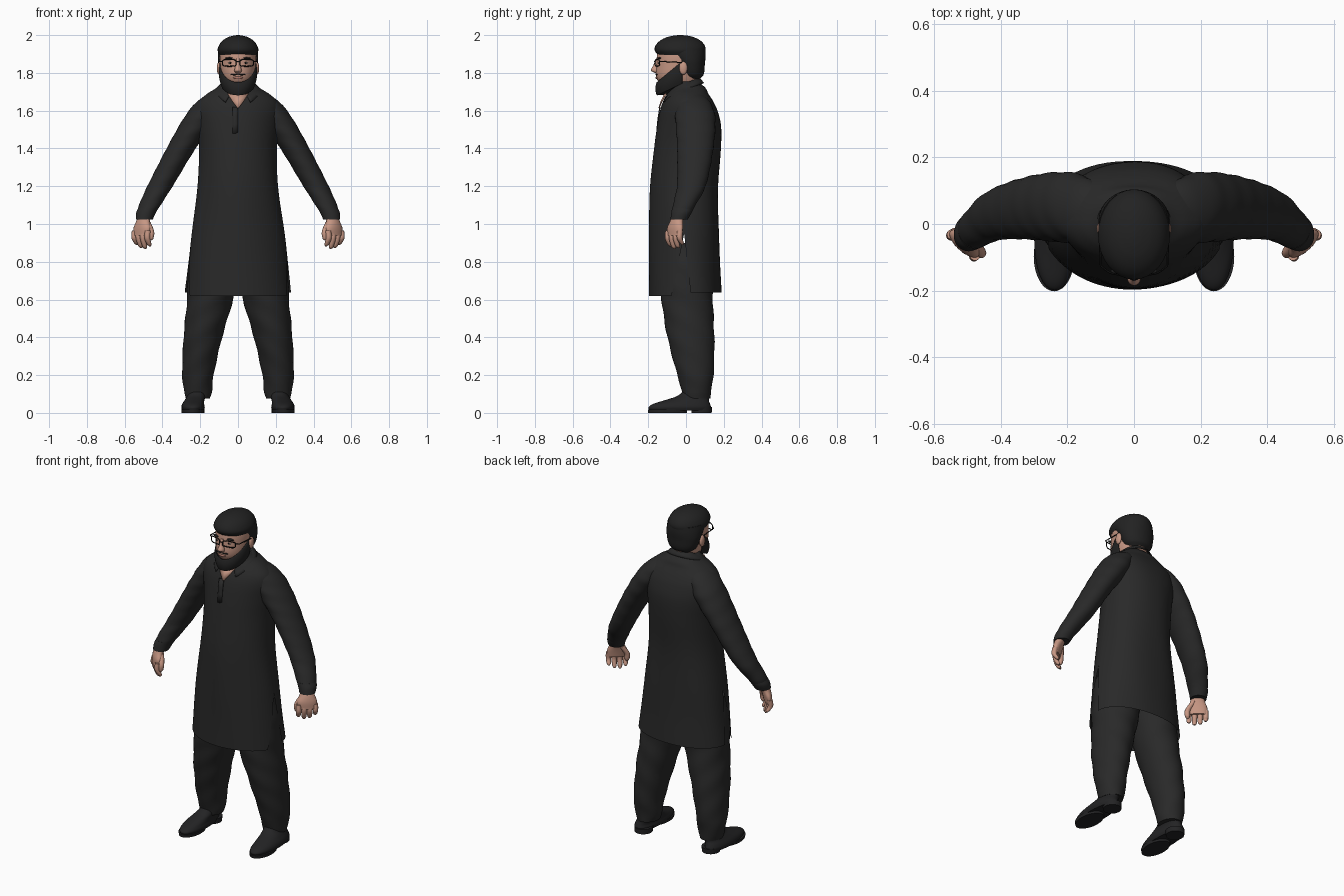
import bpy, bmesh
from math import sin, cos, pi, radians

if "Cube" in bpy.data.objects:
    bpy.data.objects.remove(bpy.data.objects["Cube"])


def material(name, r, g, b):
    m = bpy.data.materials.new(name)
    m.use_nodes = True
    m.diffuse_color = (r, g, b, 1)
    shader = next(n for n in m.node_tree.nodes if n.type == "BSDF_PRINCIPLED")
    shader.inputs["Base Color"].default_value = (r, g, b, 1)
    shader.inputs["Roughness"].default_value = 0.8
    return m


cloth = material("charcoal cloth", .022, .022, .022)
hair = material("black hair", .016, .016, .016)
leather = material("black leather", .017, .017, .018)
skin = material("skin", .57, .31, .23)
lip = material("lip", .4, .18, .14)
white = material("eye white", .5, .42, .37)
dark = material("frame black", .006, .006, .006)


def finish(name, bm, mat, mirror=False, thick=0):
    bmesh.ops.recalc_face_normals(bm, faces=bm.faces)
    mesh = bpy.data.meshes.new(name)
    bm.to_mesh(mesh)
    bm.free()
    mesh.materials.append(mat)
    ob = bpy.data.objects.new(name, mesh)
    bpy.context.scene.collection.objects.link(ob)
    if thick:
        solid = ob.modifiers.new("thickness", "SOLIDIFY")
        solid.thickness = thick
        solid.offset = 0
    if mirror:
        ob.modifiers.new("mirror", "MIRROR")
    bpy.ops.object.select_all(action="DESELECT")
    ob.select_set(True)
    bpy.context.view_layer.objects.active = ob
    bpy.ops.object.shade_smooth_by_angle(angle=radians(45))
    return ob


def grid(name, rows, mat, closed, caps=False, mirror=False, thick=0):
    """Skin a list of point rows with quads."""
    bm = bmesh.new()
    vs = [[bm.verts.new(p) for p in row] for row in rows]
    n = len(vs[0])
    for lo, hi in zip(vs, vs[1:]):
        for j in range(n if closed else n - 1):
            k = (j + 1) % n
            bm.faces.new((lo[j], lo[k], hi[k], hi[j]))
    if caps:
        bm.faces.new(vs[0])
        bm.faces.new(vs[-1])
    return finish(name, bm, mat, mirror, thick)


def refine(rings, steps):
    """Smooth the ring values along their height."""
    def slope(i, k):
        a, b = rings[max(i - 1, 0)], rings[min(i + 1, len(rings) - 1)]
        return (b[k] - a[k]) / (b[0] - a[0])
    out = []
    for i, (p, q) in enumerate(zip(rings, rings[1:])):
        h = q[0] - p[0]
        for s in range(steps):
            t = s / steps
            row = [p[0] + h * t]
            for k in range(1, 5):
                row.append(p[k] * (1 + 2 * t) * (1 - t) ** 2 + q[k] * t * t * (3 - 2 * t)
                           + h * slope(i, k) * t * (1 - t) ** 2
                           + h * slope(i + 1, k) * t * t * (t - 1))
            out.append(row)
    return out + [list(rings[-1])]


def loft(name, rings, mat, n=32, power=2, mirror=False, fold=(0, 0, 0),
         turn=0, arc=None, steps=5):
    """Rings are (z, centre x, centre y, half width, half depth)."""
    rows = []
    for z, cx, cy, rx, ry in refine(rings, steps):
        start, end = arc(z) if arc else (0, 2 * pi)
        row = []
        for j in range(n):
            a = start + (end - start) * j / (n - 1 if arc else n)
            c, s = cos(a), sin(a)
            f = 1 + fold[0] * sin(fold[1] * z + fold[2] * a)
            u = abs(c) ** (2 / power) * (rx if c > 0 else -rx) * f
            v = abs(s) ** (2 / power) * (ry if s > 0 else -ry) * f
            row.append((cx + u * cos(turn) - v * sin(turn),
                        cy + u * sin(turn) + v * cos(turn), z))
        rows.append(row)
    return grid(name, rows, mat, not arc, not arc, mirror)


def ball(name, place, size, mat, mirror=False):
    bm = bmesh.new()
    bmesh.ops.create_uvsphere(bm, u_segments=16, v_segments=10, radius=1)
    bmesh.ops.scale(bm, vec=size, verts=bm.verts)
    bmesh.ops.translate(bm, vec=place, verts=bm.verts)
    return finish(name, bm, mat, mirror)


def wire(name, pts, radius, mat, cyclic=False, mirror=True):
    curve = bpy.data.curves.new(name, "CURVE")
    curve.dimensions = "3D"
    curve.bevel_depth = radius
    curve.bevel_resolution = 1
    spline = curve.splines.new("POLY")
    spline.points.add(len(pts) - 1)
    for p, co in zip(spline.points, pts):
        p.co = (*co, 1)
    spline.use_cyclic_u = cyclic
    curve.materials.append(mat)
    ob = bpy.data.objects.new(name, curve)
    bpy.context.scene.collection.objects.link(ob)
    if mirror:
        ob.modifiers.new("mirror", "MIRROR")


# Long tunic in front and back halves, parted by side slits below the hip
def slit(z, width):
    return width * max(0, .95 - z) / .33


body = [(.78, 0, -.008, .265, .188), (.95, 0, -.01, .246, .185),
        (1.2, 0, -.01, .213, .18), (1.4, 0, .007, .206, .177),
        (1.52, 0, .016, .216, .169), (1.6, 0, .015, .222, .152),
        (1.65, 0, .012, .207, .132), (1.69, 0, .01, .163, .109),
        (1.72, 0, .012, .115, .092), (1.755, 0, -.005, .078, .068)]
loft("tunic_front", [(.62, 0, -.005, .28, .193)] + body, cloth, power=1.9,
     fold=(.006, 9, 5), arc=lambda z: (pi + slit(z, .4), 2 * pi - slit(z, .4)))
loft("tunic_back", [(.638, 0, -.005, .282, .193)] + body, cloth, power=2.3,
     fold=(.006, 9, 5), arc=lambda z: (slit(z, .12), pi - slit(z, .12)))

# Placket strip and open neck
grid("placket", [[(x, y, z) for x in (-.03, -.015, 0)] for y, z in
                 ((-.155, 1.48), (-.151, 1.53), (-.146, 1.57), (-.138, 1.62))],
     cloth, False, thick=.006)
grid("neck_opening", [[(-w, y + w * .16, z), (0, y, z), (w, y + w * .16, z)] for w, y, z in
                      ((.004, -.143, 1.615), (.03, -.131, 1.65), (.055, -.113, 1.69))],
     skin, False, thick=.005)

# Folded collar, high behind and pointed in front
collar_rows = []
for t in (0, .25, .5, .75, 1):
    row = []
    gap = radians(24 + 10 * t)
    for j in range(41):
        a = -pi / 2 + gap + (2 * pi - 2 * gap) * j / 40
        s = sin(a)
        drop = .03 + .04 * max(0, -s) ** 2
        row.append(((.076 + .042 * t) * cos(a), -.014 - .009 * t + (.073 + .043 * t) * s,
                    1.735 + .04 * s - drop * t + .006 * sin(pi * t)))
    collar_rows.append(row)
grid("collar", collar_rows, cloth, False, thick=.005)

# Sleeves and cuffs
loft("sleeve", [(1.05, .49, -.028, .047, .05), (1.1, .467, -.009, .057, .06),
                (1.2, .413, .028, .067, .076), (1.4, .301, .049, .077, .096),
                (1.55, .204, .05, .09, .106), (1.62, .16, .043, .084, .098),
                (1.66, .13, .033, .073, .083), (1.695, .1, .02, .048, .058)],
     cloth, mirror=True, fold=(.016, 75, 2), steps=8)
loft("cuff", [(1.025, .496, -.036, .045, .046), (1.06, .487, -.024, .052, .054),
              (1.085, .474, -.016, .054, .057)], cloth, mirror=True)

# Hands
loft("palm", [(.94, .513, -.06, .053, .02), (.98, .508, -.058, .056, .025),
              (1.015, .503, -.05, .042, .027), (1.06, .49, -.036, .033, .028)],
     skin, n=20, mirror=True, turn=radians(42))
for i, tip in enumerate((.882, .868, .873, .89)):
    x, y = .477 + .023 * i, -.094 + .021 * i
    loft("finger_%d" % (i + 1),
         [(tip, x - .01, y + .012, .005, .005), (tip + .01, x - .007, y + .008, .012, .012),
          (.925, x + .003, y - .003, .015, .015), (.965, x, y, .016, .016)],
         skin, n=10, mirror=True)
loft("thumb", [(.912, .464, -.088, .005, .005), (.923, .461, -.088, .013, .013),
               (.96, .46, -.085, .016, .016), (1.01, .482, -.06, .019, .019)],
     skin, n=10, mirror=True)

# Loose trousers gathered at the hems
loft("trouser_leg", [(.075, .213, .057, .063, .071), (.11, .212, .056, .073, .076),
                     (.2, .212, .05, .083, .096), (.4, .186, .026, .102, .124),
                     (.6, .148, .006, .122, .136), (.75, .13, .003, .135, .142),
                     (.9, .115, 0, .125, .138)],
     cloth, n=36, mirror=True, fold=(.018, 42, 3), steps=9)

# Shoes
loft("shoe", [(.012, .238, -.033, .056, .16), (.03, .238, -.033, .062, .165),
              (.048, .237, -.023, .058, .15), (.068, .23, .006, .052, .115),
              (.09, .22, .04, .049, .085), (.13, .213, .055, .047, .06)],
     leather, mirror=True, power=2.2)
loft("shoe_sole", [(0, .24, -.098, .058, .102), (.018, .24, -.098, .061, .104)],
     leather, mirror=True, steps=1)
loft("shoe_heel", [(0, .228, .083, .05, .053), (.03, .228, .083, .052, .055)],
     leather, mirror=True, steps=1)

# Head and neck
loft("head", [(1.66, 0, 0, .065, .065), (1.7, 0, -.005, .065, .062),
              (1.735, 0, -.03, .072, .1), (1.78, 0, -.04, .087, .118),
              (1.85, 0, -.035, .095, .121), (1.9, 0, -.03, .096, .123),
              (1.95, 0, -.03, .085, .11), (1.98, 0, -.03, .04, .06)], skin)
loft("nose", [(1.798, 0, -.152, .014, .01), (1.812, 0, -.163, .02, .022),
              (1.84, 0, -.157, .012, .016), (1.875, 0, -.15, .009, .01)], skin, n=16)
ball("ear", (.1, -.014, 1.825), (.012, .022, .035), skin, True)
ball("eye", (.04, -.141, 1.853), (.012, .006, .005), white, True)
ball("iris", (.04, -.145, 1.853), (.006, .003, .005), dark, True)
ball("eyebrow", (.042, -.141, 1.878), (.028, .01, .005), hair, True)
ball("moustache", (.016, -.154, 1.791), (.024, .008, .004), hair, True)
ball("lips", (0, -.156, 1.774), (.026, .006, .007), lip)

# Hair: swept crown and shorter back
loft("hair_crown", [(1.895, 0, -.028, .099, .122), (1.92, 0, -.031, .108, .135),
                    (1.945, 0, -.031, .101, .13), (1.97, 0, -.03, .083, .108),
                    (1.988, 0, -.03, .055, .074), (1.997, 0, -.03, .026, .038),
                    (2, 0, -.03, .006, .01)], hair)
loft("hair_back", [(1.765, 0, .035, .055, .035), (1.79, 0, .03, .084, .063),
                   (1.85, 0, .02, .103, .08), (1.89, 0, .004, .107, .1),
                   (1.93, 0, -.012, .105, .114)], hair)

# Full beard wrapping the jaw from ear to ear
beard_rows = []
for i in range(13):
    t = i / 10
    v = min(t, 1)
    inset = 1 if t <= 1 else 1 - (t - 1) * 3
    row = []
    for j in range(41):
        a = radians(-98 + 196 * j / 40)
        back = 1 - cos(a)
        top, low = 1.75 + .098 * back, 1.683 + .055 * back
        puff = .011 * sin(pi * (.12 + .75 * v))
        row.append(((.09 + puff - .008 * v * v) * sin(a) * inset,
                    -.036 - (.113 + puff) * cos(a) * inset,
                    top + (low - top) * v + .01 * (1 - inset)))
    beard_rows.append(row)
grid("beard", beard_rows, hair, False, thick=.004)

# Spectacles
rim = []
for j in range(24):
    a = 2 * pi * j / 24
    c, s = cos(a), sin(a)
    rim.append((.046 + .036 * abs(c) ** .5 * (1 if c > 0 else -1), -.164 + .012 * (c + 1),
                1.853 + .018 * abs(s) ** .5 * (1 if s > 0 else -1)))
wire("spectacle_rim", rim, .003, dark, cyclic=True)
wire("spectacle_temple", [(.082, -.14, 1.86), (.1, -.125, 1.86), (.104, -.02, 1.855)], .003, dark)
wire("spectacle_bridge", [(-.011, -.164, 1.858), (0, -.168, 1.861), (.011, -.164, 1.858)],
     .003, dark, mirror=False)
